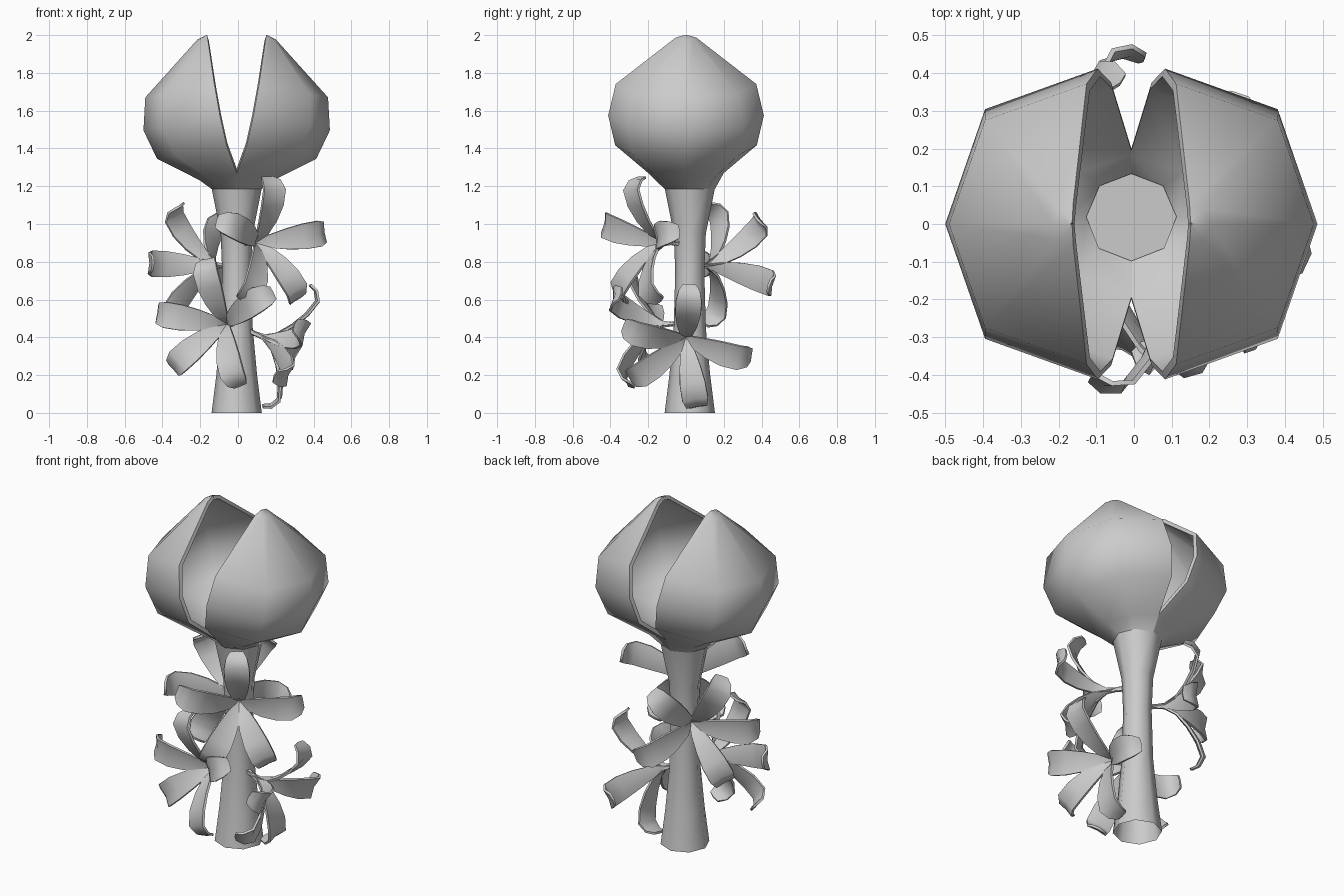
import bpy, bmesh, math
from mathutils import Vector

if "Cube" in bpy.data.objects:
    bpy.data.objects.remove(bpy.data.objects["Cube"])

grey = bpy.data.materials.new("light_grey")
grey.diffuse_color = (0.6, 0.6, 0.6, 1)
grey.use_nodes = True
grey.node_tree.nodes["Principled BSDF"].inputs["Base Color"].default_value = grey.diffuse_color


def make(name, verts, faces, thickness=0, angle=60):
    """Mesh object, optionally given wall thickness on its inner side."""
    me = bpy.data.meshes.new(name)
    me.from_pydata(verts, [], faces)
    me.materials.append(grey)
    ob = bpy.data.objects.new(name, me)
    bpy.context.collection.objects.link(ob)
    bpy.ops.object.select_all(action='DESELECT')
    bpy.context.view_layer.objects.active = ob
    ob.select_set(True)
    if thickness:
        mod = ob.modifiers.new("wall", 'SOLIDIFY')
        mod.thickness = thickness
        mod.offset = -1
        bpy.ops.object.modifier_apply(modifier=mod.name)
    bpy.ops.object.shade_smooth_by_angle(angle=math.radians(angle))
    return ob


def grid(rows, cols, wrap=False):
    """Quad indices for a rows x cols lattice of vertices."""
    n = cols if wrap else cols - 1
    return [(i * cols + j, i * cols + (j + 1) % cols,
             (i + 1) * cols + (j + 1) % cols, (i + 1) * cols + j)
            for i in range(rows - 1) for j in range(n)]


CX, CY = -0.007, 0.02

# Stem: eight-sided, waisted, open at the foot, closed on top as the bulb floor
stem = [(0, 0.133), (0.2, 0.108), (0.45, 0.085), (0.75, 0.077),
        (0.95, 0.085), (1.19, 0.133)]
verts = [(CX + r * math.cos(k * math.pi / 4), CY + r * math.sin(k * math.pi / 4), z)
         for z, r in stem for k in range(8)]
faces = grid(len(stem), 8, True)
faces.append(tuple(range(len(verts) - 8, len(verts))))
make("stem", verts, faces)

# Bulb: two half shells of an eight-sided revolve, tilted apart at the neck
# (height, radius, extra half gap)
bulb = [(1.27, 0.20, 0), (1.42, 0.375, 0.025), (1.58, 0.412, 0.03),
        (1.75, 0.372, 0.027), (2.0, 0.055, 0.015), (2.015, 0.004, 0.015)]
TILT, PIVOT = math.radians(11), 1.27
for side, name in ((1, "bulb_right"), (-1, "bulb_left")):
    verts = []
    angles = [(k - 2) * math.pi / 4 for k in range(5)]
    for a in angles:                                   # neck ring
        verts.append((CX + side * 0.133 * math.cos(a), CY + 0.133 * math.sin(a), 1.185))
    for z, r, gap in bulb:
        for k, a in enumerate(angles):
            q = r * 1.045 if k in (1, 3) else r        # fuller shoulders
            dx, dz = q * math.cos(a), z - PIVOT
            x = dx * math.cos(TILT) + dz * math.sin(TILT) + gap
            verts.append((CX + side * x, q * math.sin(a),
                          PIVOT + dz * math.cos(TILT) - dx * math.sin(TILT)))
    faces = grid(len(bulb) + 1, 5)
    if side < 0:
        faces = [tuple(reversed(f)) for f in faces]
    make(name, verts, faces, 0.022)

# Petal section: radial distance, distance along flower axis, half width
petal = [(0.0, 0.0, 0.010), (0.012, 0.09, 0.013), (0.05, 0.15, 0.036),
         (0.12, 0.205, 0.056), (0.20, 0.25, 0.069), (0.28, 0.275, 0.07),
         (0.325, 0.25, 0.058), (0.34, 0.215, 0.038)]


def flower(name, base, axis, angles):
    """Five recurved petals round an axis, on a short narrow stalk."""
    base, n = Vector(base), Vector(axis).normalized()
    h = Vector((-n.y, n.x, 0)).normalized()
    v = n.cross(h)
    verts, faces = [], []
    for deg in angles:
        t = math.radians(deg)
        out = h * math.cos(t) + v * math.sin(t)
        across = v * math.cos(t) - h * math.sin(t)
        start = len(verts)
        for r, d, w in petal:
            for s in (-1, 0, 1):
                fold = 0.18 * w * abs(s)               # shallow trough
                verts.append(base + out * r + n * (d + fold) + across * (w * s))
        faces += [tuple(start + i for i in f) for f in grid(len(petal), 3)]
    make(name, verts, faces, 0.013)


flower("flower_upper_front", (0.04, -0.04, 0.90), (0.55, -0.83, 0),
       (10, 92, 161, -120, -62))
flower("flower_upper_back", (-0.05, 0.05, 0.78), (-0.7, 0.7, 0),
       (2, 66, 133, 199, -62))
flower("flower_lower_front", (-0.025, -0.03, 0.47), (-0.35, -0.94, 0),
       (-69, -136, 170, 100, 28))
flower("flower_lower_right", (0.05, 0.0, 0.435), (0.92, 0, -0.36),
       (-8, -80, -150, 160, 87))
